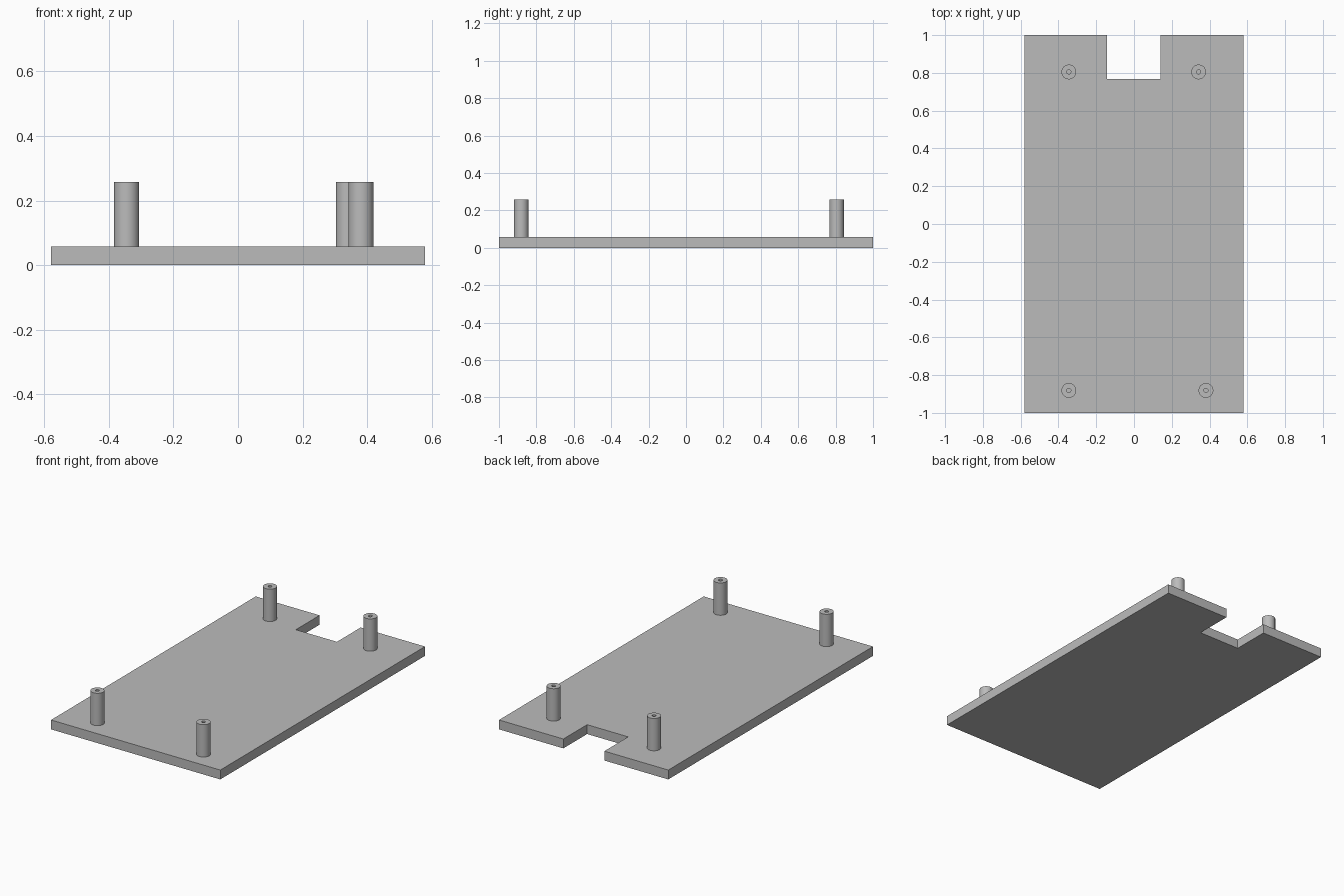
import bpy
import bmesh
import math

cube = bpy.data.objects.get("Cube")
if cube:
    bpy.data.objects.remove(cube, do_unlink=True)

PLATE_TOP = 0.058
POST_TOP = 0.258
POST_RADIUS = 0.039
HOLE_RADIUS = 0.011
SEGMENTS = 48

grey = bpy.data.materials.new("plain grey")
grey.use_nodes = True
colour = (0.5, 0.5, 0.5, 1.0)
grey.diffuse_color = colour
grey.node_tree.nodes["Principled BSDF"].inputs["Base Color"].default_value = colour


def add_object(name, bm):
    bmesh.ops.recalc_face_normals(bm, faces=bm.faces)
    mesh = bpy.data.meshes.new(name)
    bm.to_mesh(mesh)
    bm.free()
    mesh.materials.append(grey)
    obj = bpy.data.objects.new(name, mesh)
    bpy.context.collection.objects.link(obj)
    return obj


# Flat base plate with a rectangular notch in the back edge
outline = [(-0.579, -1), (0.579, -1), (0.579, 1), (0.139, 1),
           (0.139, 0.768), (-0.142, 0.768), (-0.142, 1), (-0.579, 1)]
bm = bmesh.new()
face = bm.faces.new([bm.verts.new((x, y, 0)) for x, y in outline])
extruded = bmesh.ops.extrude_face_region(bm, geom=[face], use_keep_orig=True)
top_verts = [g for g in extruded["geom"] if isinstance(g, bmesh.types.BMVert)]
bmesh.ops.translate(bm, verts=top_verts, vec=(0, 0, PLATE_TOP))
add_object("base_plate", bm)


# Hollow standoff post: a closed wall profile spun around the post axis
def add_post(name, x, y):
    height = POST_TOP - PLATE_TOP
    profile = [(HOLE_RADIUS, 0), (POST_RADIUS, 0),
               (POST_RADIUS, height), (HOLE_RADIUS, height)]
    bm = bmesh.new()
    verts = [bm.verts.new((r, 0, z)) for r, z in profile]
    edges = [bm.edges.new((verts[i], verts[(i + 1) % 4])) for i in range(4)]
    bmesh.ops.spin(bm, geom=verts + edges, cent=(0, 0, 0), axis=(0, 0, 1),
                   angle=math.tau, steps=SEGMENTS, use_merge=True)
    bmesh.ops.remove_doubles(bm, verts=bm.verts, dist=0.0001)
    post = add_object(name, bm)
    post.location = (x, y, PLATE_TOP)
    bpy.ops.object.select_all(action="DESELECT")
    post.select_set(True)
    bpy.context.view_layer.objects.active = post
    bpy.ops.object.shade_smooth_by_angle(angle=math.radians(30))


# Four posts, one near each corner
add_post("front_right_post", -0.345, -0.881)
add_post("front_left_post", 0.381, -0.881)
add_post("back_right_post", -0.345, 0.805)
add_post("back_left_post", 0.342, 0.805)
